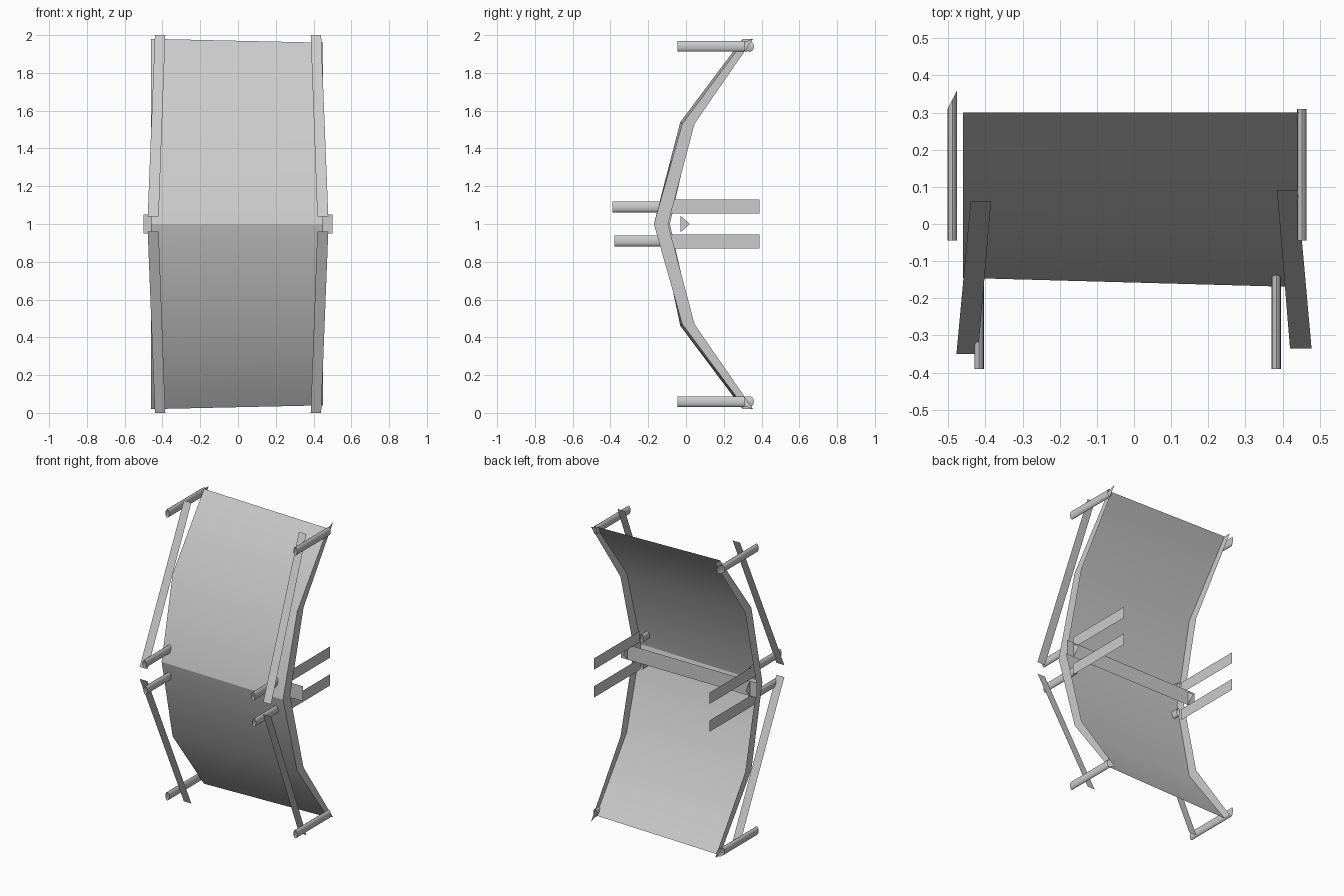
import bpy
import math

if "Cube" in bpy.data.objects:
    bpy.data.objects.remove(bpy.data.objects["Cube"])


def make(name, verts, faces, smooth=None):
    me = bpy.data.meshes.new(name)
    me.from_pydata(verts, [], faces)
    ob = bpy.data.objects.new(name, me)
    bpy.context.collection.objects.link(ob)
    if smooth:
        bpy.ops.object.select_all(action='DESELECT')
        ob.select_set(True)
        bpy.context.view_layer.objects.active = ob
        bpy.ops.object.shade_smooth_by_angle(angle=math.radians(smooth))
    return ob


def ribbon(name, a, b, smooth=None):
    """Sheet between two point rows."""
    n = len(a)
    return make(name, a + b, [(i, i + 1, n + i + 1, n + i) for i in range(n - 1)], smooth)


def tube(name, x, z, y0, y1, slant=0.0, rx=0.013, rz=0.028, n=12):
    """Open oval tube along y, optionally with a slanted back end."""
    ring = [(rx * math.cos(2 * math.pi * i / n), rz * math.sin(2 * math.pi * i / n))
            for i in range(n)]
    front = [(x + u, y0, z + w) for u, w in ring]
    back = [(x + u, y1 + slant * (u + rx) / (2 * rx), z + w) for u, w in ring]
    faces = [(i, (i + 1) % n, n + (i + 1) % n, n + i) for i in range(n)]
    make(name, front + back, faces, 50)


def full_row(x, half):
    """Mirror an upper (y, z) profile about z = 1."""
    pts = half + [(y, 2 - z) for y, z in half[-2::-1]]
    return [(x, y, z) for y, z in pts]


# Bent panel between the two side profiles
left = [(0.30, 1.98), (-0.03, 1.54), (-0.145, 1.0)]
right = [(0.30, 1.96), (-0.02, 1.53), (-0.17, 1.0)]
ribbon("panel", full_row(-0.46, left), full_row(0.45, right), 25)

# Flat side rims running back from the panel edges
left_in = [(0.35, 1.98), (0.035, 1.53), (-0.085, 1.0)]
right_in = [(0.355, 1.98), (0.045, 1.53), (-0.095, 1.0)]
ribbon("left_rim", full_row(-0.46, left), full_row(-0.46, left_in))
ribbon("right_rim", full_row(0.45, right), full_row(0.45, right_in))

# Rear crossbar with its end gussets
ribbon("crossbar", [(-0.5, -0.03, 0.95), (0.5, -0.03, 0.95)],
       [(-0.5, -0.03, 1.05), (0.5, -0.03, 1.05)])
for side, x in (("left", -0.45), ("right", 0.45)):
    make(side + "_gusset", [(x, -0.03, 0.955), (x, 0.02, 1.0), (x, -0.03, 1.045)], [(0, 1, 2)])

for level, f in (("upper", lambda z: z), ("lower", lambda z: 2 - z)):
    # Flat front rails
    for side, s, yt, yb in (("left", -1, 0.06, -0.35), ("right", 1, 0.09, -0.335)):
        ribbon(f"{level}_{side}_rail",
               [(s * 0.385, yt, f(2.0)), (s * 0.42, yb, f(1.04))],
               [(s * 0.44, yt, f(2.0)), (s * 0.478, yb, f(1.04))])
    # Tubes at the outer corners
    tube(level + "_left_corner_tube", -0.489, f(1.94), -0.045, 0.31, 0.05)
    tube(level + "_right_corner_tube", 0.452, f(1.94), -0.045, 0.31)
    # Short tubes near the middle
    y0 = -0.39 if level == "upper" else -0.378
    tube(level + "_left_middle_tube", -0.417, f(1.09), y0, -0.08)
    tube(level + "_right_middle_tube", 0.383, f(1.09), y0, -0.08)
    # Flat fins pointing back
    for side, x in (("left", -0.445), ("right", 0.405)):
        ribbon(f"{level}_{side}_fin",
               [(x, -0.09, f(1.055)), (x, 0.39, f(1.055))],
               [(x, -0.09, f(1.13)), (x, 0.39, f(1.13))])
